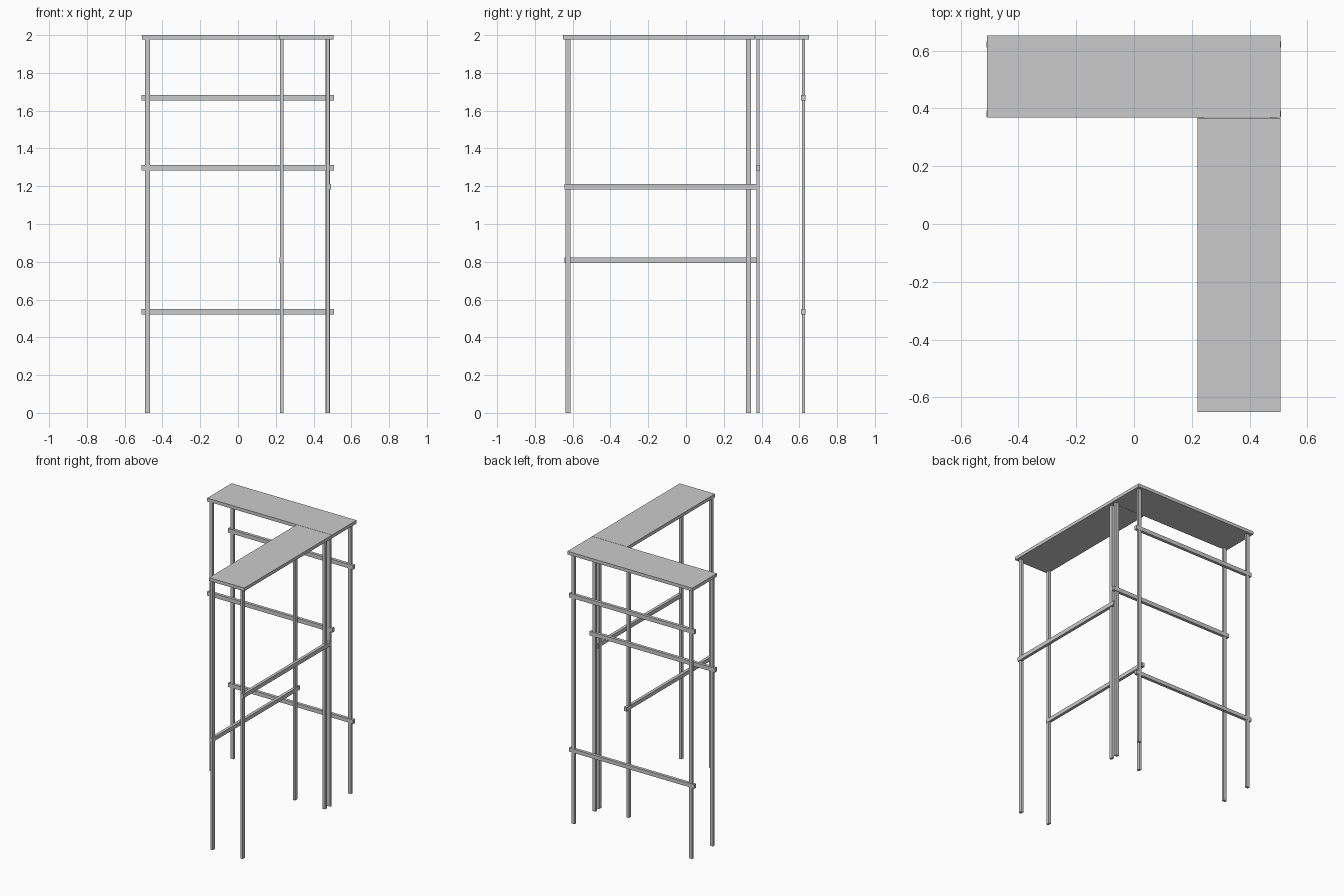
import bpy
import bmesh

if "Cube" in bpy.data.objects:
    bpy.data.objects.remove(bpy.data.objects["Cube"])


def box(name, x0, x1, y0, y1, z0, z1):
    """Box from its limits on each axis."""
    bm = bmesh.new()
    bmesh.ops.create_cube(bm, size=1.0)
    for v in bm.verts:
        v.co.x = x1 if v.co.x > 0 else x0
        v.co.y = y1 if v.co.y > 0 else y0
        v.co.z = z1 if v.co.z > 0 else z0
    mesh = bpy.data.meshes.new(name)
    bm.to_mesh(mesh)
    bm.free()
    obj = bpy.data.objects.new(name, mesh)
    bpy.context.collection.objects.link(obj)
    return obj


def centred(name, x, y, w, d, z0, z1):
    return box(name, x - w / 2, x + w / 2, y - d / 2, y + d / 2, z0, z1)


TOP, UNDER = 2.0, 1.976
WIDE, THIN = 0.026, 0.018

# Two boards forming the L-shaped top
box("back_board", -0.508, 0.506, 0.368, 0.652, UNDER, TOP)
box("side_board", 0.22, 0.506, -0.65, 0.366, UNDER, TOP)

# Legs: broad side faces along each board
for x in (-0.479, 0.475):
    for y in (0.381, 0.622):
        centred("back_unit_leg", x, y, WIDE, THIN, 0, UNDER)
for x in (0.232, 0.475):
    for y in (-0.625, 0.33):
        centred("side_unit_leg", x, y, THIN, WIDE, 0, UNDER)

# Cross rails of the back unit, running along x
for y, z, h in ((0.621, 1.669, 0.03), (0.382, 1.298, 0.03), (0.621, 0.536, 0.028)):
    centred("back_unit_rail", -0.001, y, 1.018, 0.022, z - h / 2, z + h / 2)

# Cross rails of the side unit, running along y
for x, z, h in ((0.482, 1.198, 0.03), (0.231, 0.808, 0.028)):
    centred("side_unit_rail", x, -0.134, 0.022, 1.016, z - h / 2, z + h / 2)
